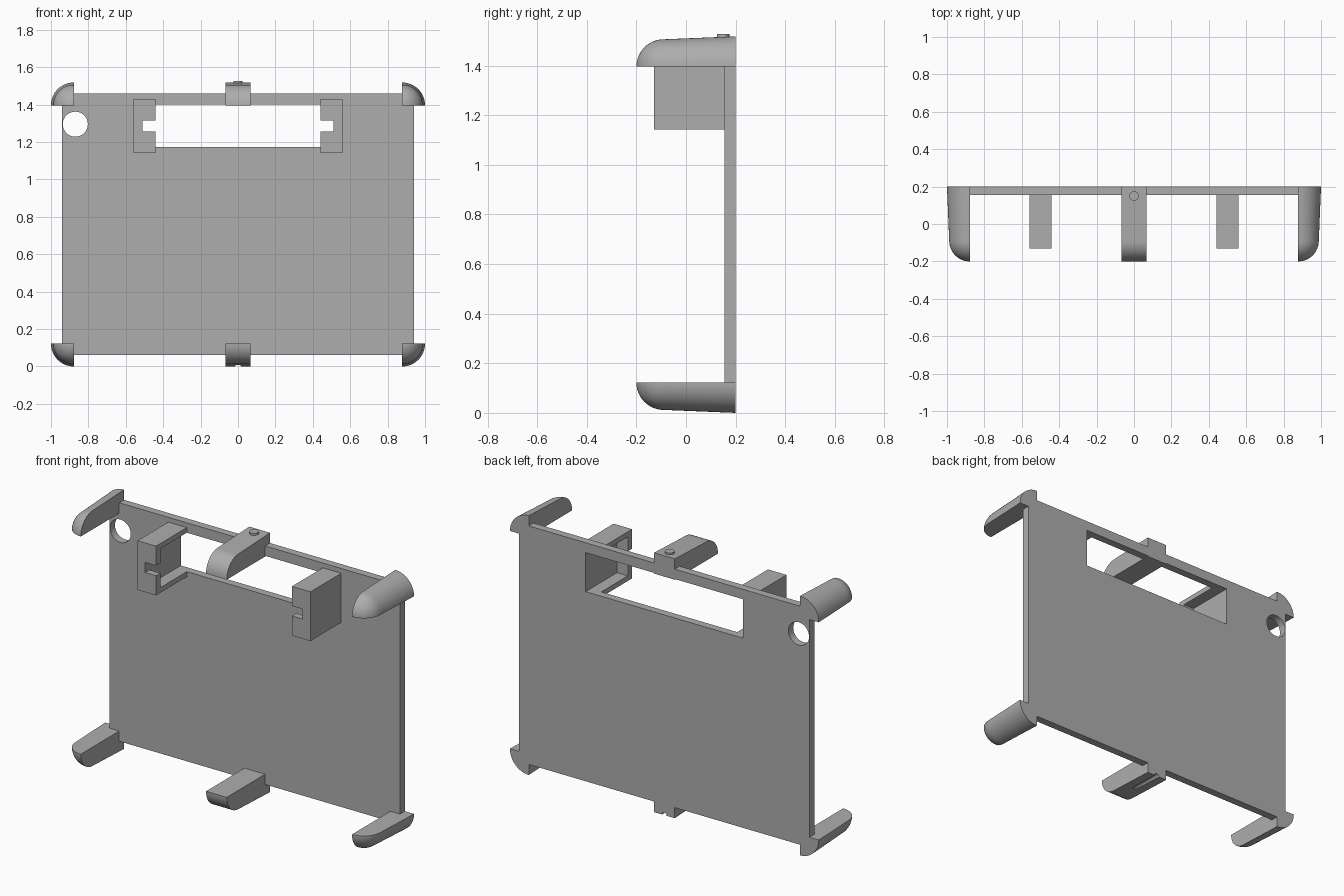
import bpy
import bmesh
from math import sin, cos, pi
from mathutils import Matrix

cube = bpy.data.objects.get("Cube")
if cube:
    bpy.data.objects.remove(cube, do_unlink=True)

grey = bpy.data.materials.new("mid_grey")
grey.use_nodes = True
grey.diffuse_color = (0.42, 0.42, 0.42, 1)
grey.node_tree.nodes["Principled BSDF"].inputs["Base Color"].default_value = (0.42, 0.42, 0.42, 1)

BACK = 0.2          # rear plane of the plate and all clips
FRONT = -0.2        # tips of the clips
PLATE_Y = 0.155     # front plane of the plate
R = 0.122           # clip height at the back
LOW, HIGH = R, 1.396  # flat faces of the lower and upper clips


def finish(name, bm):
    bmesh.ops.recalc_face_normals(bm, faces=bm.faces)
    mesh = bpy.data.meshes.new(name)
    bm.to_mesh(mesh)
    bm.free()
    mesh.materials.append(grey)
    ob = bpy.data.objects.new(name, mesh)
    bpy.context.collection.objects.link(ob)
    return ob


def box(name, x, y, z):
    bm = bmesh.new()
    bmesh.ops.create_cube(bm, size=1)
    for v in bm.verts:
        for i, (a, b) in enumerate((x, y, z)):
            v.co[i] = a if v.co[i] < 0 else b
    return finish(name, bm)


def cylinder(name, center, radius, depth, axis="Y"):
    bm = bmesh.new()
    turn = Matrix.Rotation(pi / 2, 4, "X") if axis == "Y" else Matrix()
    bmesh.ops.create_cone(bm, cap_ends=True, segments=48, radius1=radius, radius2=radius,
                          depth=depth, matrix=Matrix.Translation(center) @ turn)
    return finish(name, bm)


def loft(name, rings):
    bm = bmesh.new()
    rings = [[bm.verts.new(p) for p in ring] for ring in rings]
    n = len(rings[0])
    for a, b in zip(rings, rings[1:]):
        for i in range(n):
            j = (i + 1) % n
            bm.faces.new((a[i], a[j], b[j], b[i]))
    bm.faces.new(rings[0])
    bm.faces.new(rings[-1])
    bmesh.ops.remove_doubles(bm, verts=bm.verts, dist=1e-5)
    return finish(name, bm)


def activate(ob):
    bpy.ops.object.select_all(action="DESELECT")
    ob.select_set(True)
    bpy.context.view_layer.objects.active = ob


def cut(ob, *cutters):
    activate(ob)
    for c in cutters:
        mod = ob.modifiers.new("cut", "BOOLEAN")
        mod.operation = "DIFFERENCE"
        mod.solver = "EXACT"
        mod.object = c
        bpy.ops.object.modifier_apply(modifier=mod.name)
        bpy.data.objects.remove(c, do_unlink=True)


def smooth(ob):
    activate(ob)
    bpy.ops.object.shade_smooth_by_angle(angle=pi / 6)


# Back plate with a wide window and a round hole
plate = box("back_plate", (-0.94, 0.94), (PLATE_Y, BACK), (0.062, 1.458))
cut(plate,
    box("window_cutter", (-0.51, 0.51), (0, 0.4), (1.172, 1.4)),
    cylinder("hole_cutter", (-0.87, 0.18, 1.295), 0.067, 0.3))
smooth(plate)

# Hollow brackets, open to the window, with a notch in the front wall
for side, s in (("left", 1), ("right", -1)):
    def span(a, b):
        return tuple(sorted((s * a, s * b)))
    bracket = box(side + "_bracket", span(0.44, 0.56), (-0.13, PLATE_Y), (1.142, 1.43))
    cut(bracket,
        box("pocket_cutter", span(0.4, 0.51), (-0.09, 0.3), (1.172, 1.4)),
        box("notch_cutter", span(0.4, 0.51), (-0.3, 0), (1.257, 1.316)))

# Clip profile as (height, depth): rounded nose, slight taper, flat back
NOSE = 0.11
profile = [(NOSE * sin(t), FRONT + NOSE * (1 - cos(t)))
           for t in (i * pi / 24 for i in range(13))]
profile += [(R, BACK), (0, BACK)]

for level, base, sz in (("lower", LOW, -1), ("upper", HIGH, 1)):
    # Corner clips: the profile turned through a quarter circle
    for side, sx in (("left", 1), ("right", -1)):
        angles = [i * pi / 32 for i in range(17)]
        smooth(loft(f"{level}_{side}_corner_clip",
                    [[(sx * (1 - R + r * cos(a)), y, base + sz * r * sin(a))
                      for r, y in profile] for a in angles]))
    # Middle clip: the same profile pushed sideways
    clip = loft(level + "_middle_clip",
                [[(x, y, base + sz * r) for r, y in profile] for x in (-0.067, 0.067)])
    if level == "lower":
        cut(clip, cylinder("groove_cutter", (0, 0.15, 0), 0.015, 0.3))
    smooth(clip)

# Small round button on the upper middle clip
smooth(cylinder("button", (0, 0.15, 1.515), 0.025, 0.024, "Z"))
